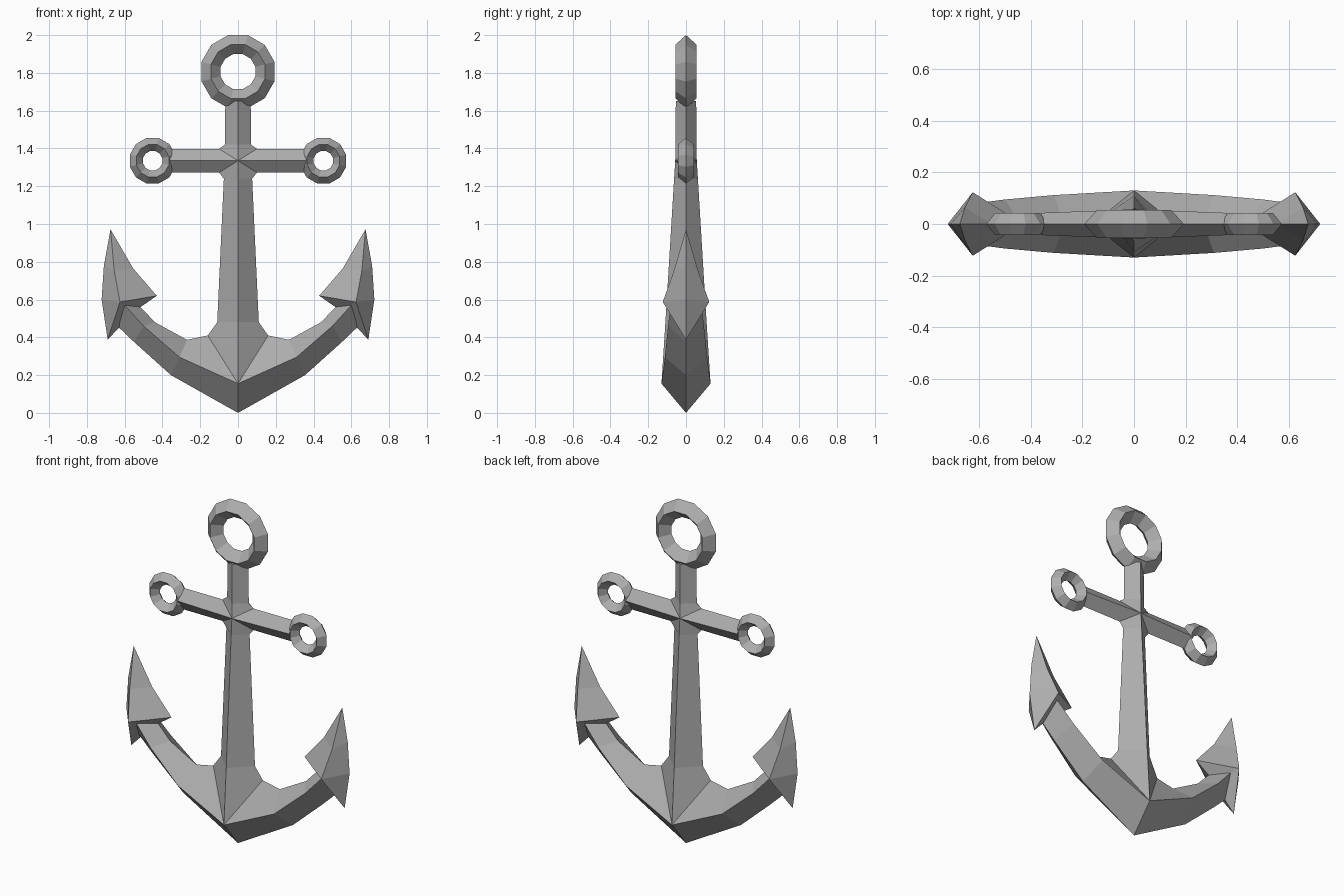
import bpy, bmesh
from math import radians

if "Cube" in bpy.data.objects:
    bpy.data.objects.remove(bpy.data.objects["Cube"])

iron = bpy.data.materials.new("dark_iron")
iron.diffuse_color = (0.42, 0.42, 0.42, 1)
iron.use_nodes = True
iron.node_tree.nodes["Principled BSDF"].inputs["Base Color"].default_value = iron.diffuse_color


def finish(bm, name):
    bmesh.ops.remove_doubles(bm, verts=bm.verts, dist=0.0005)
    bmesh.ops.recalc_face_normals(bm, faces=bm.faces)
    mesh = bpy.data.meshes.new(name)
    bm.to_mesh(mesh)
    bm.free()
    mesh.materials.append(iron)
    obj = bpy.data.objects.new(name, mesh)
    bpy.context.collection.objects.link(obj)
    return obj


def loft(bm, sections, s=1):
    """Diamond sections: edge a (x,z), ridge (x,y,z), edge b (x,z); closed at the far end."""
    rows = []
    for a, r, b in sections:
        pts = [(a[0], 0, a[1]), (r[0], -r[1], r[2]), (b[0], 0, b[1]), (r[0], r[1], r[2])]
        rows.append([bm.verts.new((s * x, y, z)) for x, y, z in pts])
    for p, q in zip(rows, rows[1:]):
        for i in range(4):
            j = (i + 1) % 4
            bm.faces.new((p[i], p[j], q[j], q[i]))
    bm.faces.new(rows[-1])
    return rows


def ring(name, x, z, major, minor, depth):
    bpy.ops.mesh.primitive_torus_add(major_segments=12, minor_segments=4,
                                     major_radius=major, minor_radius=minor,
                                     location=(x, 0, z), rotation=(radians(90), radians(15), 0))
    obj = bpy.context.object
    obj.name = name
    obj.scale.z = depth / minor
    obj.data.materials.append(iron)


def upright(w, z, ridge_y, ridge_z):
    return ((-w, z), (0, ridge_y, ridge_z), (w, z))


# Body: shank, stock and curved arms share ridge points
bm = bmesh.new()
cross = 1.335
lower = [upright(0.10, 1.272, 0.057, cross), upright(0.075, 1.24, 0.063, 1.24),
         upright(0.11, 0.48, 0.109, 0.48), upright(0.16, 0.41, 0.13, 0.155)]
rows = loft(bm, lower)
bm.faces.remove(bm.faces.get(rows[-1]))
loft(bm, [upright(0.10, 1.398, 0.057, cross), upright(0.07, 1.42, 0.056, 1.42),
          upright(0.067, 1.65, 0.054, 1.65)])

arm = [((0.16, 0.41), (0, 0.13, 0.155), (0, 0.0)),
       ((0.27, 0.387), (0.31, 0.112, 0.295), (0.355, 0.20)),
       ((0.44, 0.48), (0.50, 0.095, 0.46), (0.55, 0.375)),
       ((0.53, 0.575), (0.60, 0.082, 0.57), (0.67, 0.49))]
stock = [((0.10, 1.398), (0, 0.057, cross), (0.10, 1.272)),
         ((0.36, 1.398), (0.36, 0.043, cross), (0.36, 1.272))]
for s in (1, -1):
    loft(bm, arm, s)
    loft(bm, stock, s)
finish(bm, "shank_stock_and_arms")

# Barbed flukes at the arm ends
for s, side in ((1, "right"), (-1, "left")):
    bm = bmesh.new()
    tip = (0.675, 0.972)
    rows = loft(bm, [(tip, (0.675, 0, 0.972), tip),
                     ((0.71, 0.78), (0.655, 0.065, 0.75), (0.555, 0.765)),
                     ((0.722, 0.60), (0.625, 0.123, 0.587), (0.43, 0.62))], s)
    outer, front, barb, back = rows[-1]
    bm.faces.remove(bm.faces.get(rows[-1]))
    heel = bm.verts.new((s * 0.69, 0, 0.388))
    centre = bm.verts.new((s * 0.545, 0, 0.54))
    for ridge in (front, back):
        bm.faces.new((outer, ridge, heel))
        bm.faces.new((ridge, barb, centre))
        bm.faces.new((ridge, centre, heel))
    bmesh.ops.dissolve_degenerate(bm, dist=0.0005, edges=bm.edges)
    finish(bm, side + "_fluke")

# Top shackle ring and stock end rings
ring("top_ring", 0, 1.807, 0.148, 0.052, 0.055)
for s, side in ((1, "right"), (-1, "left")):
    ring(side + "_stock_ring", s * 0.452, 1.335, 0.089, 0.036, 0.043)
